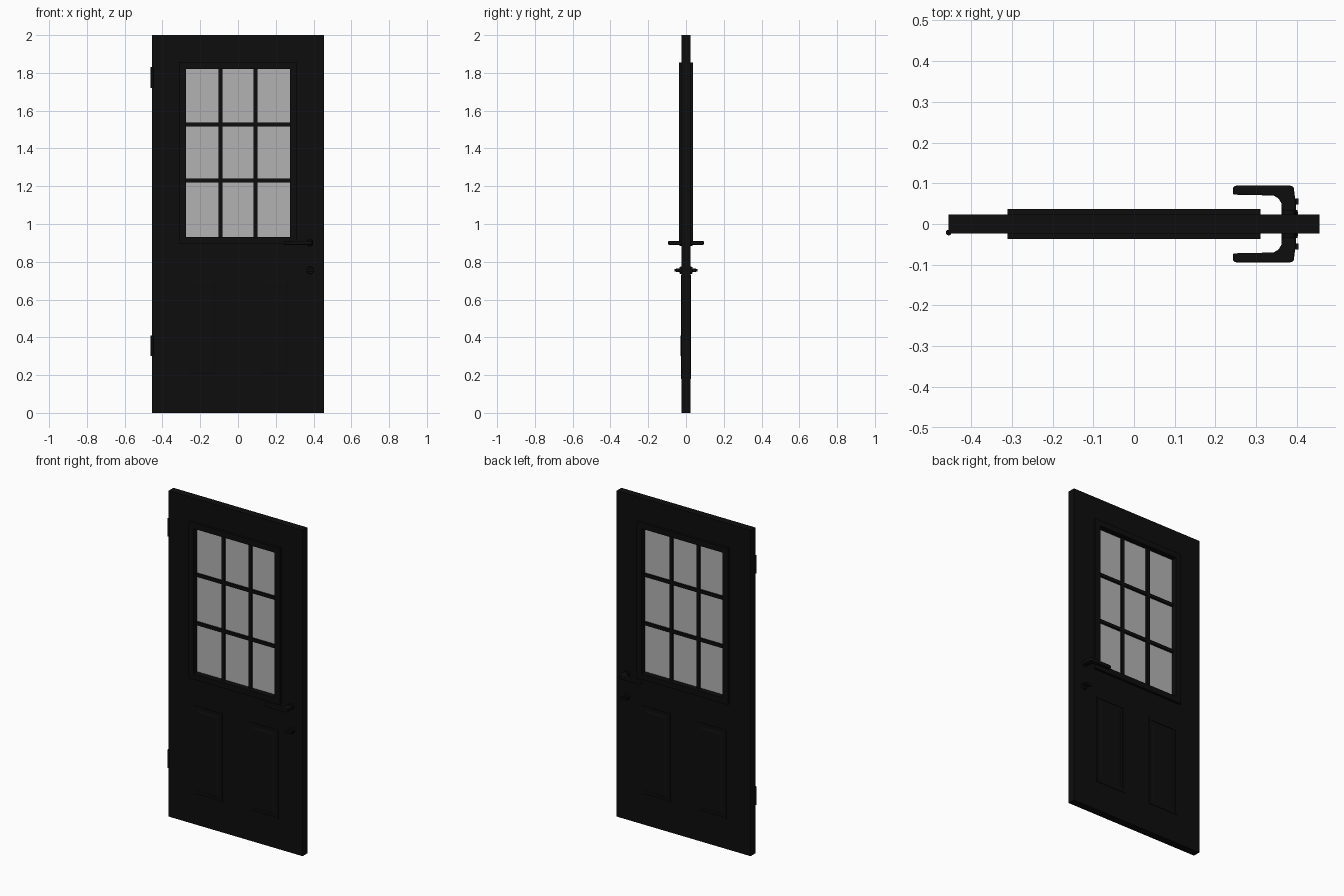
import bpy, bmesh, math
from mathutils import Matrix, Vector

if "Cube" in bpy.data.objects:
    bpy.data.objects.remove(bpy.data.objects["Cube"])


def material(name, value):
    m = bpy.data.materials.new(name)
    m.use_nodes = True
    colour = (value, value, value, 1)
    m.diffuse_color = colour
    m.node_tree.nodes["Principled BSDF"].inputs["Base Color"].default_value = colour
    return m


BLACK = material("black paint", 0.004)
GLASS = material("grey glass", 0.45)


def finish(bm, name, mat, mirror=False, bevel=0):
    bmesh.ops.recalc_face_normals(bm, faces=bm.faces)
    mesh = bpy.data.meshes.new(name)
    bm.to_mesh(mesh)
    bm.free()
    mesh.materials.append(mat)
    ob = bpy.data.objects.new(name, mesh)
    bpy.context.collection.objects.link(ob)
    if bevel:
        mod = ob.modifiers.new("soft edges", "BEVEL")
        mod.width, mod.segments = bevel, 2
    if mirror:
        mod = ob.modifiers.new("other side", "MIRROR")
        mod.use_axis = (False, True, False)
        mod.use_clip = False
    return ob


def add_box(bm, x0, x1, y0, y1, z0, z1):
    centre = Vector((x0 + x1, y0 + y1, z0 + z1)) / 2
    size = Matrix.Diagonal((x1 - x0, y1 - y0, z1 - z0, 1))
    return bmesh.ops.create_cube(bm, size=1, matrix=Matrix.Translation(centre) @ size)["verts"]


def add_frame(bm, x0, x1, z0, z1, w, y0, y1):
    """Four bars around a rectangle; w is the bar width, going inward."""
    add_box(bm, x0, x0 + w, y0, y1, z0, z1)
    add_box(bm, x1 - w, x1, y0, y1, z0, z1)
    add_box(bm, x0 + w, x1 - w, y0, y1, z0, z0 + w)
    add_box(bm, x0 + w, x1 - w, y0, y1, z1 - w, z1)


def add_cylinder(bm, x, y, z, r0, r1, depth, turn=None, sides=24):
    place = Matrix.Translation((x, y, z))
    if turn:
        place = place @ Matrix.Rotation(math.pi / 2, 4, turn)
    bmesh.ops.create_cone(bm, cap_ends=True, segments=sides, radius1=r0, radius2=r1,
                          depth=depth, matrix=place)


def smooth(ob):
    bpy.ops.object.select_all(action="DESELECT")
    ob.select_set(True)
    bpy.context.view_layer.objects.active = ob
    bpy.ops.object.shade_smooth_by_angle(angle=math.radians(35))


W, T = 0.455, 0.023             # half width and half thickness of the door
OX, OZ0, OZ1 = 0.275, 0.93, 1.82  # window opening

# Door slab around the opening
bm = bmesh.new()
add_box(bm, -W, W, -T, T, 0, OZ0)
add_box(bm, -W, W, -T, T, OZ1, 2)
for s in (-1, 1):
    add_box(bm, *sorted((s * OX, s * W)), -T, T, OZ0, OZ1)
finish(bm, "door_slab", BLACK)

# Window trim, proud of the slab on both sides
bm = bmesh.new()
add_frame(bm, -0.31, 0.31, 0.895, 1.855, 0.035, -0.037, 0.037)
finish(bm, "window_trim", BLACK)

# Glazing bars
bm = bmesh.new()
for x in (-0.092, 0.092):
    add_box(bm, x - 0.01, x + 0.01, -0.015, 0.015, OZ0, OZ1)
for z in (1.23, 1.527):
    add_box(bm, -OX, OX, -0.0145, 0.0145, z - 0.01, z + 0.01)
finish(bm, "glazing_bars", BLACK)

# Glass
bm = bmesh.new()
add_box(bm, -OX, OX, -0.003, 0.003, OZ0, OZ1)
finish(bm, "window_glass", GLASS)

# Two lower panels with slim moulding and a raised, sloping field
for side, s in (("right", -1), ("left", 1)):
    x0, x1 = sorted((s * 0.09, s * 0.29))
    bm = bmesh.new()
    add_frame(bm, x0, x1, 0.18, 0.73, 0.012, -T - 0.003, -T)
    field = add_box(bm, x0 + 0.025, x1 - 0.025, -T - 0.003, -T, 0.205, 0.705)
    mid = Vector(((x0 + x1) / 2, 0, 0.455))
    for v in field:
        if v.co.y < -T - 0.001:
            v.co.x -= math.copysign(0.012, v.co.x - mid.x)
            v.co.z -= math.copysign(0.012, v.co.z - mid.z)
    finish(bm, side + "_lower_panel", BLACK, mirror=True)

# Hinge barrels
for place, z in (("lower", 0.355), ("upper", 1.775)):
    bm = bmesh.new()
    add_cylinder(bm, -W, -0.021, z, 0.007, 0.007, 0.11, sides=16)
    smooth(finish(bm, place + "_hinge", BLACK))

# Lever handle: plan profile extruded upward
plan = [(0.243, -0.072), (0.243, -0.09), (0.248, -0.094), (0.386, -0.094),
        (0.392, -0.09), (0.397, -0.05), (0.397, -T), (0.362, -T),
        (0.362, -0.05), (0.355, -0.063), (0.342, -0.07)]
bm = bmesh.new()
face = bm.faces.new([bm.verts.new((x, y, 0.89)) for x, y in plan])
top = bmesh.ops.extrude_face_region(bm, geom=[face])["geom"]
bmesh.ops.translate(bm, vec=(0, 0, 0.02),
                    verts=[g for g in top if isinstance(g, bmesh.types.BMVert)])
smooth(finish(bm, "lever_handle", BLACK, mirror=True, bevel=0.003))

# Lever collar
bm = bmesh.new()
add_cylinder(bm, 0.38, -0.028, 0.9, 0.018, 0.016, 0.012, "X")
smooth(finish(bm, "lever_collar", BLACK, mirror=True))

# Lock: collar, neck and thumb turn
bm = bmesh.new()
add_cylinder(bm, 0.383, -0.028, 0.755, 0.02, 0.018, 0.012, "X")
add_cylinder(bm, 0.383, -0.04, 0.755, 0.009, 0.009, 0.024, "X")
add_box(bm, 0.362, 0.404, -0.062, -0.048, 0.748, 0.762)
smooth(finish(bm, "lock_turn", BLACK, mirror=True))
